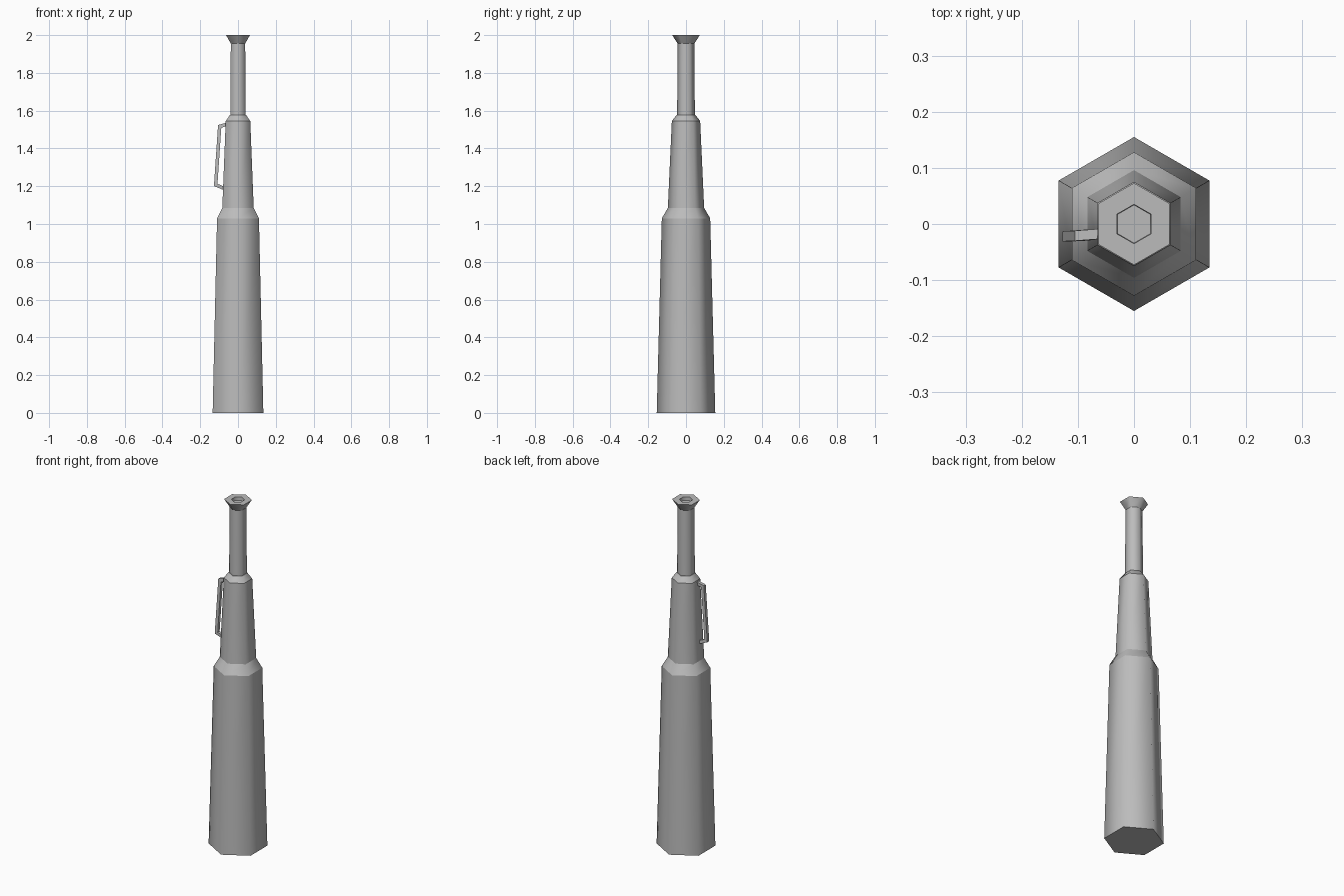
import bpy, bmesh, math
from mathutils import Vector

cube = bpy.data.objects.get("Cube")
if cube:
    bpy.data.objects.remove(cube, do_unlink=True)

# Single grey colour
grey = bpy.data.materials.new("grey")
grey.use_nodes = True
colour = (0.5, 0.5, 0.5, 1)
grey.diffuse_color = colour
grey.node_tree.nodes["Principled BSDF"].inputs["Base Color"].default_value = colour


def add_object(name, bm):
    bmesh.ops.recalc_face_normals(bm, faces=bm.faces)
    mesh = bpy.data.meshes.new(name)
    bm.to_mesh(mesh)
    bm.free()
    mesh.materials.append(grey)
    obj = bpy.data.objects.new(name, mesh)
    bpy.context.collection.objects.link(obj)
    return obj


def hex_section(name, profile):
    """Six-sided closed section from (radius, height) rings, corners on the y axis."""
    bm = bmesh.new()
    rings = []
    for radius, z in profile:
        angles = [math.radians(30 + 60 * i) for i in range(6)]
        rings.append([bm.verts.new((radius * math.cos(a), radius * math.sin(a), z)) for a in angles])
    for low, high in zip(rings, rings[1:]):
        for i in range(6):
            j = (i + 1) % 6
            bm.faces.new((low[i], low[j], high[j], high[i])).smooth = True
    bm.faces.new(rings[0])
    bm.faces.new(rings[-1])
    # Round across the sides, crisp around each ring
    for edge in bm.edges:
        a, b = edge.verts
        edge.smooth = abs(a.co.z - b.co.z) > 0.001
    return add_object(name, bm)


def square_tube(name, path, radius):
    """Four-sided mitred bar along a path lying close to the xz plane."""
    bm = bmesh.new()
    points = [Vector(p) for p in path]
    rings = []
    for i, point in enumerate(points):
        before = (point - points[i - 1]).normalized() if i else None
        after = (points[i + 1] - point).normalized() if i + 1 < len(points) else None
        tangent = ((before or after) + (after or before)).normalized()
        side = Vector((0, 1, 0))
        out = tangent.cross(side).normalized() / tangent.dot(before or after)
        corners = ((1, 1), (1, -1), (-1, -1), (-1, 1))
        rings.append([bm.verts.new(point + radius * (u * out + v * side)) for u, v in corners])
    for low, high in zip(rings, rings[1:]):
        for i in range(4):
            j = (i + 1) % 4
            bm.faces.new((low[i], low[j], high[j], high[i]))
    bm.faces.new(rings[0])
    bm.faces.new(rings[-1])
    return add_object(name, bm)


# Telescoping tubes, widest at the bottom, each with a sloped shoulder
hex_section("lower_tube", [(0.155, 0), (0.128, 1.03), (0.096, 1.085)])
hex_section("middle_tube", [(0.096, 1.085), (0.075, 1.545), (0.05, 1.577)])
hex_section("upper_tube", [(0.047, 1.57), (0.044, 1.955)])

# Flared eyepiece with a shallow recess in its top
hex_section("eyepiece", [(0.044, 1.955), (0.073, 2.0), (0.035, 2.0), (0.034, 1.98)])

# Carrying handle on the right of the middle tube
square_tube("handle", [(-0.05, -0.017, 1.53), (-0.097, -0.021, 1.517),
                       (-0.118, -0.022, 1.207), (-0.07, -0.018, 1.187)], 0.009)
